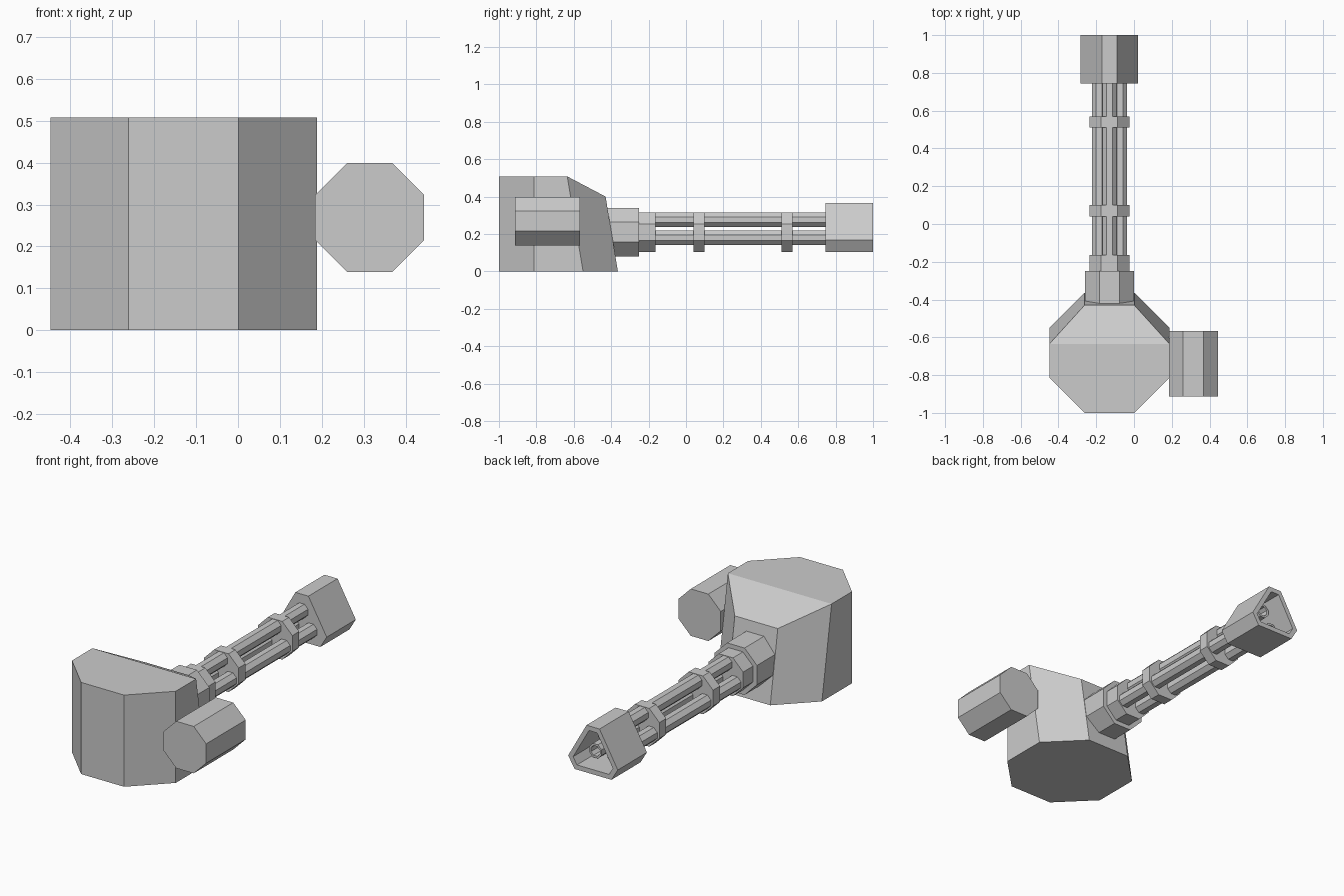
import bpy, bmesh, math

if "Cube" in bpy.data.objects:
    bpy.data.objects.remove(bpy.data.objects["Cube"])

CX, CZ = -0.13, 0.21      # barrel axis


def finish(name, bm):
    bmesh.ops.recalc_face_normals(bm, faces=bm.faces[:])
    me = bpy.data.meshes.new(name)
    bm.to_mesh(me)
    bm.free()
    ob = bpy.data.objects.new(name, me)
    bpy.context.collection.objects.link(ob)
    return ob


def octagon(cx, cy, apothem):
    r = apothem / math.cos(math.pi / 8)
    angles = [math.pi / 8 + i * math.pi / 4 for i in range(8)]
    return [(cx + r * math.cos(a), cy + r * math.sin(a)) for a in angles]


def loft(bm, lower, upper):
    a = [bm.verts.new(p) for p in lower]
    b = [bm.verts.new(p) for p in upper]
    n = len(a)
    for i in range(n):
        j = (i + 1) % n
        bm.faces.new((a[i], a[j], b[j], b[i]))
    return bm.faces.new(a), b


def prism(name, profile, y0, y1, wall=0, depth=0):
    """Extrude an xz profile along y; optionally bore the +y end."""
    bm = bmesh.new()
    _, b = loft(bm, [(x, y0, z) for x, z in profile], [(x, y1, z) for x, z in profile])
    end = bm.faces.new(b)
    bmesh.ops.recalc_face_normals(bm, faces=bm.faces[:])
    if depth:
        bmesh.ops.inset_region(bm, faces=[end], thickness=wall)
        out = bmesh.ops.extrude_face_region(bm, geom=[end])
        verts = [v for v in out["geom"] if isinstance(v, bmesh.types.BMVert)]
        bmesh.ops.translate(bm, verts=verts, vec=(0, -depth, 0))
        if end.is_valid:
            bmesh.ops.delete(bm, geom=[end], context='FACES_ONLY')
    return finish(name, bm)


# Octagonal housing with a leaning front and a sloped roof
base = octagon(CX, -0.682, 0.318)
roof = []
for x, y in base:
    if y > -0.4:
        roof.append((x, -0.43, 0.40))
    elif y > -0.6:
        roof.append((x, -0.635, 0.508))
    else:
        roof.append((x, y, 0.508))
bm = bmesh.new()
_, top = loft(bm, [(x, y, 0) for x, y in base], roof)
slope = [v for v in top if v.co.y > -0.7]
flat = [v for v in top if v.co.y < -0.6 or v.co.z > 0.45]
bm.faces.new(slope)
# order the flat part so it is a simple loop
flat.sort(key=lambda v: math.atan2(v.co.y + 0.75, v.co.x - CX))
bm.faces.new(flat)
finish("housing", bm)

# Ammunition drum on the side
prism("side_drum", octagon(0.314, 0.269, 0.13), -0.913, -0.567)

# Collars and clamps along the barrel cluster
prism("barrel_socket", octagon(CX, CZ, 0.13), -0.5, -0.25)
prism("barrel_collar", octagon(CX, CZ, 0.106), -0.26, -0.163)
for i, y in enumerate((0.04, 0.51)):
    prism(f"barrel_clamp_{i + 1}", octagon(CX, CZ, 0.106), y, y + 0.06)

# Three hollow barrels
for i in range(3):
    a = math.pi / 2 + i * math.tau / 3
    prof = octagon(CX + 0.064 * math.cos(a), CZ + 0.002 + 0.064 * math.sin(a), 0.038)
    prism(f"barrel_{i + 1}", prof, -0.2, 0.9, 0.012, 0.12)

# Hollow muzzle shroud, a triangle with cut corners
half = [(0.04, 0.365), (0.152, 0.168), (0.113, 0.103)]
shroud = [(CX + x, z) for x, z in half] + [(CX - x, z) for x, z in reversed(half)]
prism("muzzle_shroud", shroud, 0.745, 1.0, 0.03, 0.22)
